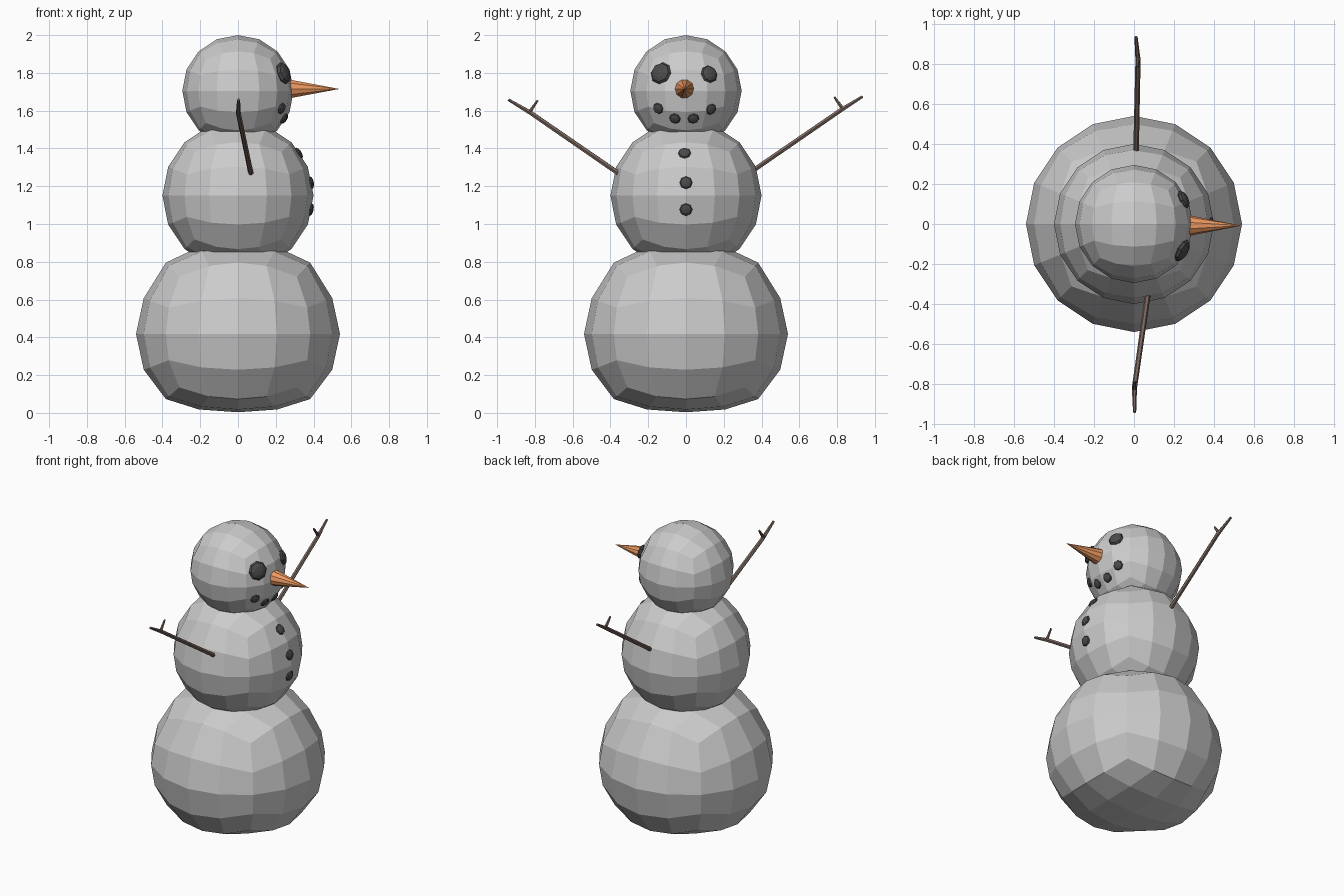
import bpy, bmesh
from math import tan, pi
from mathutils import Vector, Matrix

if "Cube" in bpy.data.objects:
    bpy.data.objects.remove(bpy.data.objects["Cube"])


def material(name, rgb):
    m = bpy.data.materials.new(name)
    m.diffuse_color = (*rgb, 1)
    m.use_nodes = True
    m.node_tree.nodes["Principled BSDF"].inputs["Base Color"].default_value = m.diffuse_color
    return m


coal = material("coal", (0.07, 0.07, 0.07))
wood = material("wood", (0.20, 0.14, 0.12))
orange = material("orange", (0.85, 0.32, 0.12))


def finish(bm, name, mat=None):
    bmesh.ops.recalc_face_normals(bm, faces=bm.faces)
    mesh = bpy.data.meshes.new(name)
    bm.to_mesh(mesh)
    bm.free()
    ob = bpy.data.objects.new(name, mesh)
    bpy.context.collection.objects.link(ob)
    if mat:
        mesh.materials.append(mat)
    return ob


def interpolate(table, t):
    for (a, fa), (b, fb) in zip(table, table[1:]):
        if t <= b:
            return fa + (fb - fa) * (t - a) / (b - a)
    return table[-1][1]


# Snowball: cube with a 4 x 4 grid per face, bulged into a sphere
def snowball(name, radius, z, squash=None):
    bm = bmesh.new()
    bmesh.ops.create_cube(bm, size=2)
    bmesh.ops.subdivide_edges(bm, edges=bm.edges[:], cuts=3, use_grid_fill=True)
    for v in bm.verts:
        v.co = Vector([tan(c * pi / 4) for c in v.co]).normalized() * radius
        if squash:
            v.co.z = interpolate(squash, v.co.z)
        v.co.z += z
    return finish(bm, name)


# The base ball is settled: flatter underneath than on top
settled = [(-0.541, -0.415), (-0.499, -0.40), (-0.382, -0.345), (-0.207, -0.19), (0, 0),
           (0.207, 0.19), (0.382, 0.378), (0.499, 0.46), (0.541, 0.48)]
snowball("base_ball", 0.54, 0.418, settled)
snowball("body_ball", 0.40, 1.15)
snowball("head_ball", 0.295, 1.705)


# Coal lump: flattened low-poly ball seated on a snowball's +x side
def lump(name, y, z, size, radius, centre_z):
    dz = z - centre_z
    normal = Vector(((radius ** 2 - y * y - dz * dz) ** 0.5, y, dz))
    bm = bmesh.new()
    bmesh.ops.create_uvsphere(bm, u_segments=8, v_segments=6, radius=size)
    turn = normal.to_track_quat('Z', 'Y').to_matrix().to_4x4()
    place = (Matrix.Translation(normal * 0.98 + Vector((0, 0, centre_z))) @ turn
             @ Matrix.Diagonal((1, 1, 0.45, 1)))
    bmesh.ops.transform(bm, matrix=place, verts=bm.verts)
    finish(bm, name, coal)


for y, z, size in [(-0.135, 1.80, 0.06), (0.125, 1.795, 0.048)]:
    lump("eye", y, z, size, 0.295, 1.705)
for y, z in [(-0.15, 1.61), (-0.06, 1.555), (0.04, 1.555), (0.135, 1.605)]:
    lump("mouth_coal", y, z, 0.031, 0.295, 1.705)
for y, z in [(-0.008, 1.38), (0, 1.22), (0, 1.075)]:
    lump("button", y, z, 0.034, 0.40, 1.15)

# Carrot nose pointing along +x
bm = bmesh.new()
bmesh.ops.create_cone(bm, cap_ends=True, segments=10, radius1=0.053, radius2=0, depth=0.27,
                      matrix=Matrix.Translation((0.402, -0.008, 1.715))
                      @ Matrix.Rotation(pi / 2, 4, 'Y'))
finish(bm, "nose", orange)


# Stick arms: tapering six-sided tubes with a small side twig
def stick(name, points):
    rings, sides = [], 6
    bm = bmesh.new()
    pts = [Vector(p[:3]) for p in points]
    turn = (pts[-1] - pts[0]).to_track_quat('Z', 'X')
    for p, spec in zip(pts, points):
        ring = bmesh.ops.create_circle(bm, segments=sides, radius=spec[3],
                                       matrix=Matrix.Translation(p) @ turn.to_matrix().to_4x4())
        rings.append(ring["verts"])
    for a, b in zip(rings, rings[1:]):
        for i in range(sides):
            j = (i + 1) % sides
            bm.faces.new((a[i], a[j], b[j], b[i]))
    bm.faces.new(rings[0])
    bm.faces.new(rings[-1])
    finish(bm, name, wood)


stick("right_arm", [(0.068, -0.36, 1.27, 0.014), (0.002, -0.82, 1.587, 0.013), (0.003, -0.94, 1.658, 0.008)])
stick("right_twig", [(0.002, -0.83, 1.59, 0.011), (0.003, -0.785, 1.655, 0.006)])
stick("left_arm", [(0.01, 0.35, 1.28, 0.014), (0.02, 0.82, 1.603, 0.013), (0.01, 0.935, 1.675, 0.008)])
stick("left_twig", [(0.02, 0.83, 1.61, 0.011), (0.015, 0.785, 1.672, 0.006)])
